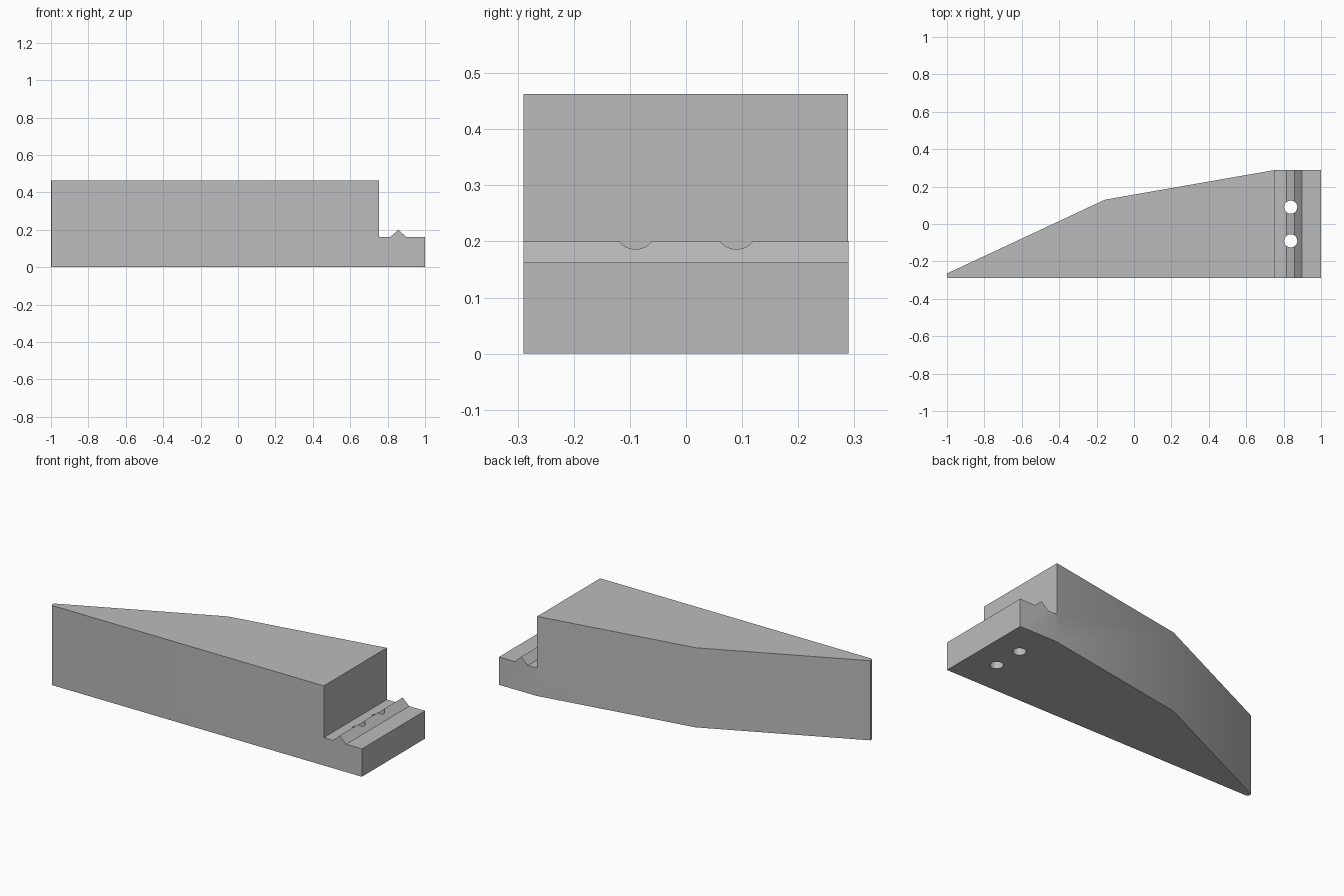
import bpy, bmesh, math
from mathutils import Vector

cube = bpy.data.objects.get("Cube")
if cube:
    bpy.data.objects.remove(cube, do_unlink=True)

grey = bpy.data.materials.new("plain grey")
grey.use_nodes = True
colour = (0.5, 0.5, 0.5, 1)
grey.diffuse_color = colour
grey.node_tree.nodes["Principled BSDF"].inputs["Base Color"].default_value = colour


def prism(name, points, sweep):
    """Extrude a closed outline along a vector."""
    bm = bmesh.new()
    face = bm.faces.new([bm.verts.new(p) for p in points])
    new = bmesh.ops.extrude_face_region(bm, geom=[face])["geom"]
    bmesh.ops.translate(bm, vec=Vector(sweep),
                        verts=[v for v in new if isinstance(v, bmesh.types.BMVert)])
    bmesh.ops.recalc_face_normals(bm, faces=bm.faces)
    mesh = bpy.data.meshes.new(name)
    bm.to_mesh(mesh)
    bm.free()
    mesh.materials.append(grey)
    obj = bpy.data.objects.new(name, mesh)
    bpy.context.collection.objects.link(obj)
    return obj


# Tapered wedge body, from its plan outline with a softened tip
plan = [(-1, -0.265), (-1, -0.28), (-0.997, -0.287), (-0.988, -0.29),
        (1, -0.29), (1, 0.29), (0.76, 0.29), (-0.155, 0.13), (-0.992, -0.261)]
body = prism("wedge_body", [(x, y, 0) for x, y in plan], (0, 0, 0.463))

# Step at the wide end, leaving a triangular ridge across the ledge
step = [(0.755, 0.6), (0.755, 0.162), (0.815, 0.162), (0.857, 0.201),
        (0.899, 0.162), (1.1, 0.162), (1.1, 0.6)]
cutters = [prism("step_cutter", [(x, -0.5, z) for x, z in step], (0, 1, 0))]

# Two round holes through the ledge
for y in (-0.09, 0.09):
    turns = [math.tau * i / 48 for i in range(48)]
    circle = [(0.838 + 0.035 * math.cos(a), y + 0.035 * math.sin(a), -0.1) for a in turns]
    cutters.append(prism("hole_cutter", circle, (0, 0, 0.5)))

bpy.context.view_layer.objects.active = body
for cutter in cutters:
    mod = body.modifiers.new("cut", "BOOLEAN")
    mod.operation = "DIFFERENCE"
    mod.solver = "EXACT"
    mod.object = cutter
    bpy.ops.object.modifier_apply(modifier=mod.name)
    bpy.data.objects.remove(cutter, do_unlink=True)

# Smooth the gentle bends along the back, keep the corners crisp
bpy.ops.object.select_all(action="DESELECT")
body.select_set(True)
bpy.ops.object.shade_smooth_by_angle(angle=math.radians(30))
